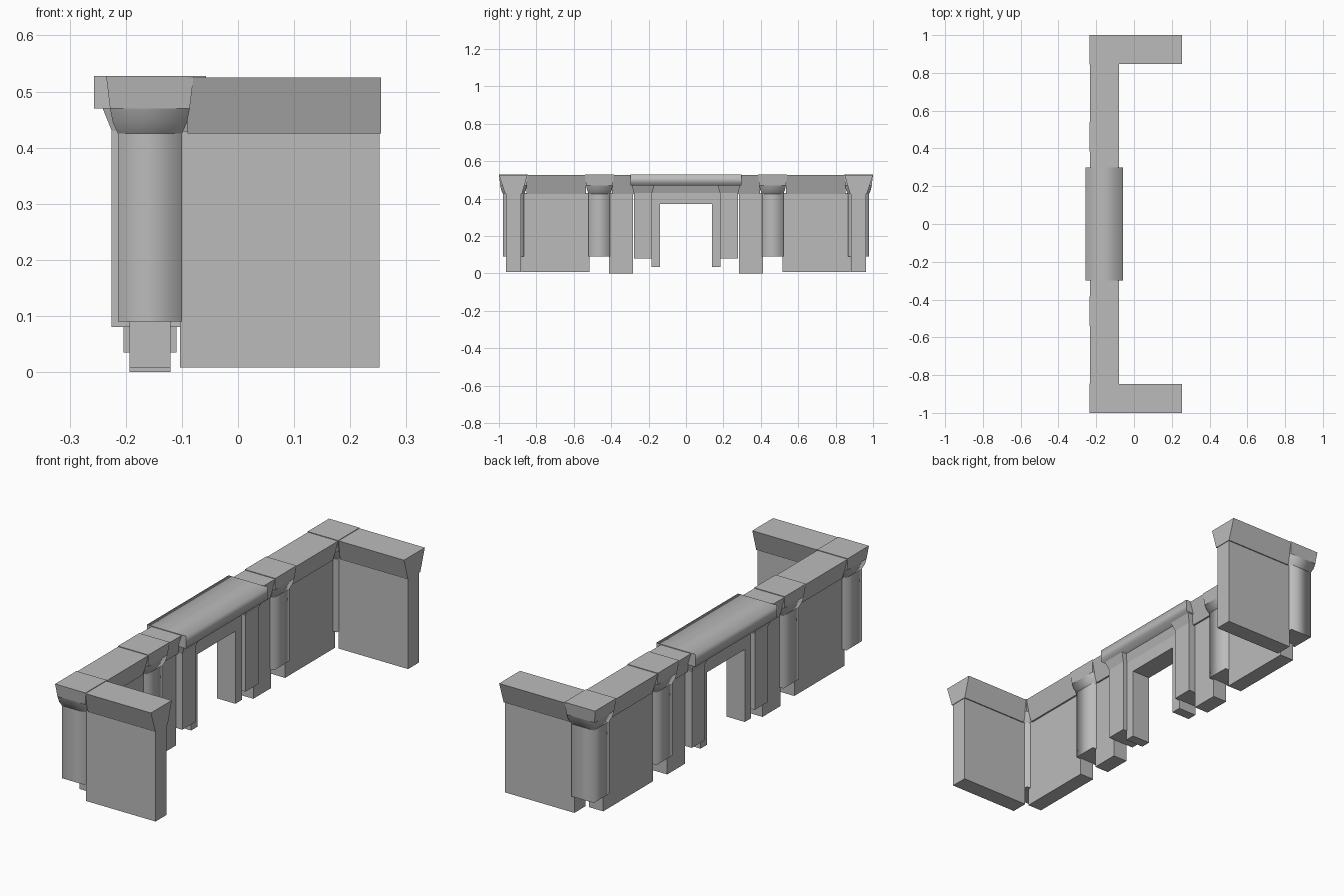
import bpy, bmesh

cube = bpy.data.objects.get("Cube")
if cube:
    bpy.data.objects.remove(cube, do_unlink=True)

stone = bpy.data.materials.new("grey_stone")
stone.use_nodes = True
GREY = (0.5, 0.5, 0.5, 1)
stone.diffuse_color = GREY
stone.node_tree.nodes["Principled BSDF"].inputs["Base Color"].default_value = GREY

AXIS = -0.157   # x of the main wall's centre line
WING = 0.922    # y of each wing's centre line


def loft(name, rings, smooth=None):
    """Stack rectangles (x0, x1, y0, y1, z); smooth picks smooth faces by normal."""
    bm = bmesh.new()
    loops = [[bm.verts.new(p) for p in ((x0, y0, z), (x1, y0, z), (x1, y1, z), (x0, y1, z))]
             for x0, x1, y0, y1, z in rings]
    bm.faces.new(loops[0])
    bm.faces.new(loops[-1])
    for a, b in zip(loops, loops[1:]):
        for i in range(4):
            j = (i + 1) % 4
            bm.faces.new((a[i], a[j], b[j], b[i]))
    bmesh.ops.recalc_face_normals(bm, faces=bm.faces)
    for f in bm.faces:
        f.smooth = bool(smooth and smooth(f.normal))
    # flat faces keep their own normals beside smooth ones
    for e in bm.edges:
        e.smooth = all(f.smooth for f in e.link_faces)
    mesh = bpy.data.meshes.new(name)
    bm.to_mesh(mesh)
    bm.free()
    mesh.materials.append(stone)
    obj = bpy.data.objects.new(name, mesh)
    bpy.context.scene.collection.objects.link(obj)
    return obj


def box(name, x0, x1, y0, y1, z0, z1, smooth=None):
    return loft(name, [(x0, x1, y0, y1, z0), (x0, x1, y0, y1, z1)], smooth)


def square(x, y, half, z):
    return (x - half, x + half, y - half, y + half, z)


def sides(n):
    return abs(n.z) < 0.9


def column(name, y):
    """Softly shaded square shaft with a flared capital and a block on top."""
    loft(name + "_shaft", [square(AXIS, y, 0.057, 0.09), square(AXIS, y, 0.057, 0.428)], sides)
    loft(name + "_capital", [square(AXIS, y, 0.057, 0.425), square(AXIS, y, 0.066, 0.445),
                             square(AXIS, y, 0.071, 0.47)], sides)
    loft(name + "_block", [square(AXIS, y, 0.071, 0.47), square(AXIS, y, 0.078, 0.528)])


def coping_along_y(name, y0, y1):
    loft(name, [(AXIS - 0.045, AXIS + 0.045, y0, y1, 0.425),
                (AXIS - 0.077, AXIS + 0.077, y0, y1, 0.525)])


for side, label in ((-1, "front"), (1, "back")):
    def span(a, b):
        return sorted((side * a, side * b))

    # Wing wall and its coping
    box(label + "_wing_wall", -0.103, 0.252, *span(0.882, 0.962), 0.008, 0.43)
    loft(label + "_wing_coping", [(-0.09, 0.255, *span(WING - 0.045, WING + 0.045), 0.425),
                                  (-0.09, 0.255, *span(0.848, 1.0), 0.525)])

    # Long walls either side of the middle column
    box(label + "_long_wall", -0.193, -0.12, *span(0.515, 0.88), 0.008, 0.43)
    box(label + "_inner_wall", -0.193, -0.12, *span(0.283, 0.413), 0, 0.43)
    coping_along_y(label + "_long_coping", *span(0.535, 0.852))

    # Columns
    column(label + "_corner_column", side * WING)
    column(label + "_middle_column", side * 0.463)

    # Gate pier with flared head, and the jamb beside the opening
    p0, p1 = span(0.181, 0.279)
    loft(label + "_gate_pier", [(AXIS - 0.068, AXIS + 0.068, p0, p1, 0.08),
                                (AXIS - 0.068, AXIS + 0.068, p0, p1, 0.43),
                                (AXIS - 0.085, AXIS + 0.085, p0 - 0.012, p1 + 0.012, 0.472)])
    box(label + "_gate_jamb", AXIS - 0.047, AXIS + 0.047, *span(0.138, 0.185), 0.035, 0.43)

# Gate lintel, coping above it and overhanging cornice
box("gate_lintel", AXIS - 0.047, AXIS + 0.047, -0.138, 0.138, 0.37, 0.43)
coping_along_y("gate_coping", -0.395, 0.395)
box("gate_cornice", AXIS - 0.1, AXIS + 0.1, -0.298, 0.298, 0.47, 0.528,
    lambda n: abs(n.y) < 0.9)
